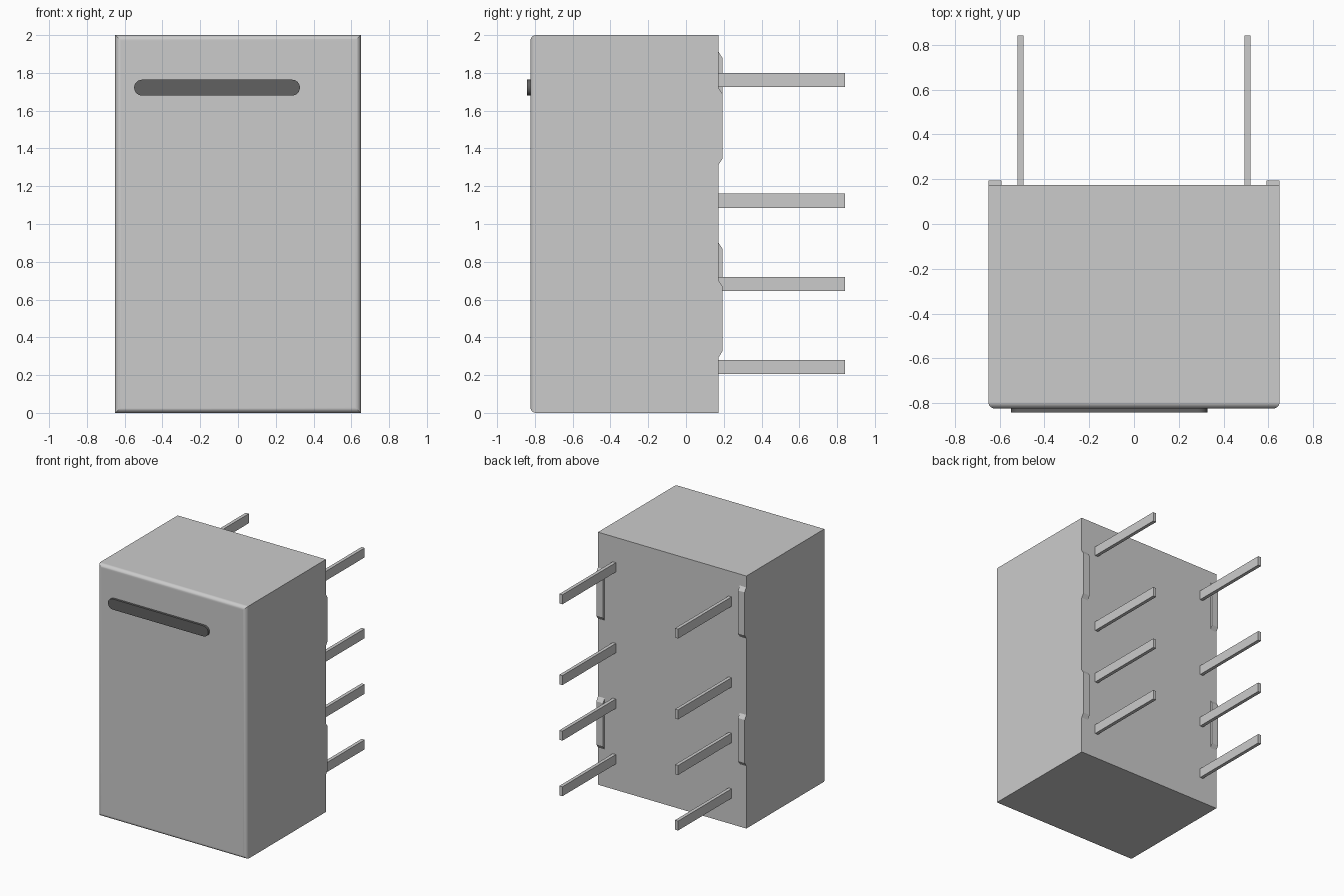
import bpy, bmesh, math

if "Cube" in bpy.data.objects:
    bpy.data.objects.remove(bpy.data.objects["Cube"])

BACK, FRONT = 0.173, -0.824


def finish(name, bm, smooth=False):
    bmesh.ops.recalc_face_normals(bm, faces=bm.faces)
    mesh = bpy.data.meshes.new(name)
    bm.to_mesh(mesh)
    bm.free()
    obj = bpy.data.objects.new(name, mesh)
    bpy.context.collection.objects.link(obj)
    if smooth:
        bpy.ops.object.select_all(action='DESELECT')
        obj.select_set(True)
        bpy.context.view_layer.objects.active = obj
        bpy.ops.object.shade_smooth_by_angle(angle=math.radians(30))
        mod = obj.modifiers.new("Weighted normals", 'WEIGHTED_NORMAL')
        mod.keep_sharp = True
    return obj


def box(x0, x1, y0, y1, z0, z1):
    bm = bmesh.new()
    bmesh.ops.create_cube(bm, size=1)
    for v in bm.verts:
        v.co = (x1 if v.co.x > 0 else x0, y1 if v.co.y > 0 else y0, z1 if v.co.z > 0 else z0)
    return bm


def prism(points, offset):
    bm = bmesh.new()
    face = bm.faces.new([bm.verts.new(p) for p in points])
    ext = bmesh.ops.extrude_face_region(bm, geom=[face])
    bmesh.ops.translate(bm, vec=offset, verts=[g for g in ext["geom"] if isinstance(g, bmesh.types.BMVert)])
    return bm


# Case, with the four edges around the front face rounded
bm = box(-0.65, 0.65, FRONT, BACK, 0, 2)
rim = [e for e in bm.edges if all(v.co.y < FRONT + 0.001 for v in e.verts)]
bmesh.ops.bevel(bm, geom=rim, offset=0.03, segments=6, profile=0.5, affect='EDGES')
finish("case", bm, smooth=True)

# Dark raised orientation bar with round ends
r, zc = 0.042, 1.722
outline = []
for cx, start in ((0.328 - r, -90), (-0.55 + r, 90)):
    for i in range(13):
        a = math.radians(start + i * 15)
        outline.append((cx + r * math.cos(a), -0.842, zc + r * math.sin(a)))
bar = finish("orientation_bar", prism(outline, (0, 0.022, 0)), smooth=True)
dark = bpy.data.materials.new("dark_grey")
dark.diffuse_color = (0.12, 0.12, 0.12, 1)
dark.use_nodes = True
dark.node_tree.nodes["Principled BSDF"].inputs["Base Color"].default_value = dark.diffuse_color
bar.data.materials.append(dark)

# Two rows of flat contact pins
for side in (-1, 1):
    for z in (0.243, 0.683, 1.123, 1.763):
        x = side * 0.507
        finish("contact_pin", box(x - 0.0135, x + 0.0135, BACK - 0.005, 0.842, z - 0.0375, z + 0.0375))

# Standoff feet with sloped ends, staggered between the two sides
for x0, tops in ((-0.65, (1.91, 0.90)), (0.592, (1.72, 0.70))):
    for top in tops:
        low = top - 0.405
        profile = [(x0, BACK, low), (x0, 0.194, low + 0.032), (x0, 0.194, top - 0.032), (x0, BACK, top)]
        finish("standoff_foot", prism(profile, (0.058, 0, 0)))
